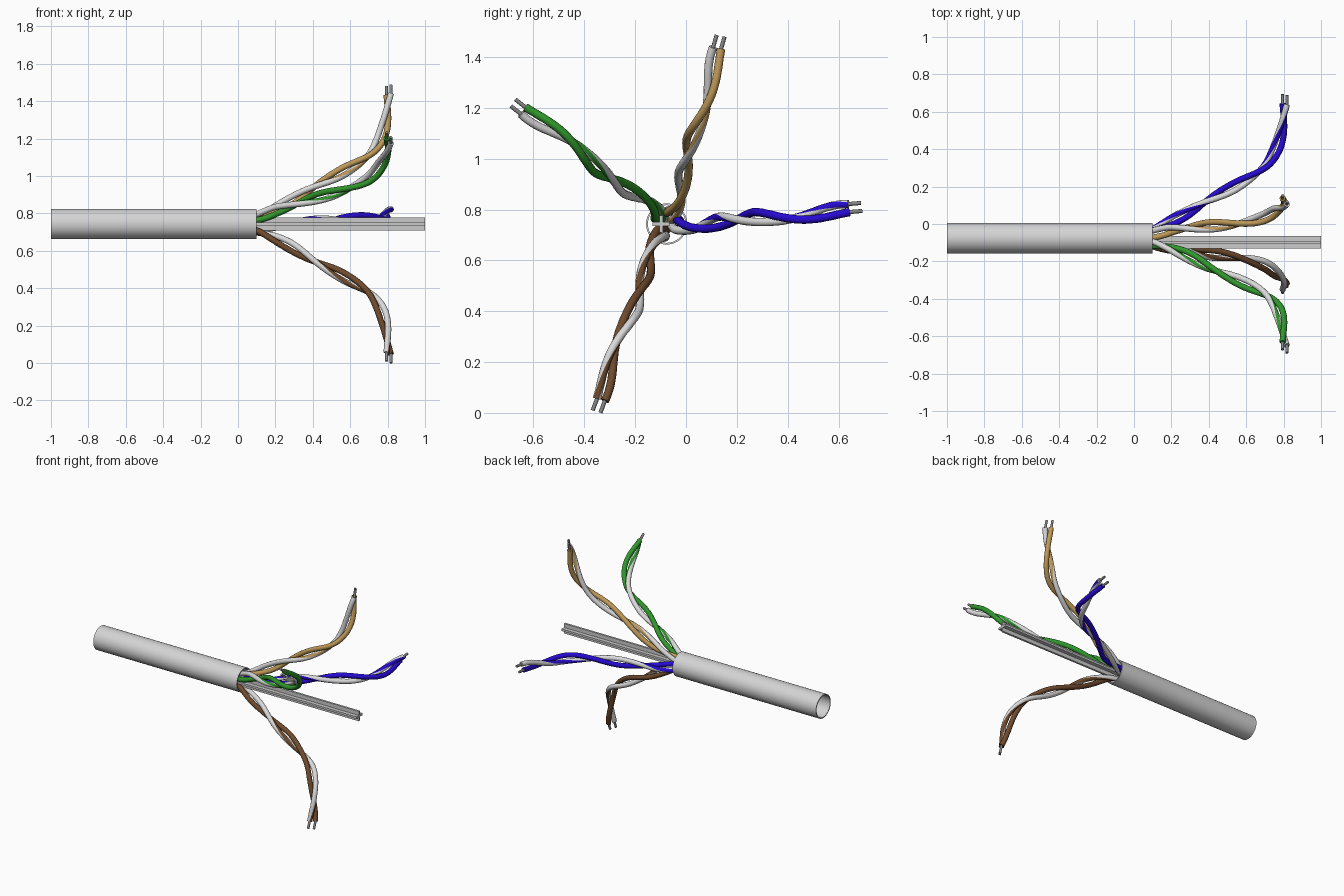
import bpy, bmesh, math
from mathutils import Vector

if "Cube" in bpy.data.objects:
    bpy.data.objects.remove(bpy.data.objects["Cube"])

AXIS = Vector((0, -0.076, 0.743))   # cable axis runs along x


def material(name, r, g, b):
    m = bpy.data.materials.new(name)
    m.diffuse_color = (r, g, b, 1)
    m.use_nodes = True
    m.node_tree.nodes["Principled BSDF"].inputs["Base Color"].default_value = m.diffuse_color
    return m


JACKET = material("jacket grey", 0.66, 0.66, 0.66)
FILLER = material("filler grey", 0.60, 0.60, 0.60)
WHITE = material("white insulation", 0.70, 0.70, 0.70)
METAL = material("conductor metal", 0.24, 0.24, 0.24)
TAN = material("tan insulation", 0.52, 0.32, 0.10)
GREEN = material("green insulation", 0.03, 0.31, 0.025)
BLUE = material("blue insulation", 0.02, 0.003, 0.65)
BROWN = material("brown insulation", 0.16, 0.07, 0.027)


def finish(name, bm, mats, angle=40):
    bmesh.ops.recalc_face_normals(bm, faces=bm.faces)
    me = bpy.data.meshes.new(name)
    bm.to_mesh(me)
    bm.free()
    for m in mats:
        me.materials.append(m)
    ob = bpy.data.objects.new(name, me)
    bpy.context.collection.objects.link(ob)
    bpy.ops.object.select_all(action='DESELECT')
    ob.select_set(True)
    bpy.context.view_layer.objects.active = ob
    bpy.ops.object.shade_smooth_by_angle(angle=math.radians(angle))
    return ob


def sweep(name, pts, side, radius, mats, sides=12, stripe=()):
    """Round tube along pts; faces whose side number is in stripe get slot 1."""
    bm = bmesh.new()
    rings = []
    for i, p in enumerate(pts):
        t = (pts[min(i + 1, len(pts) - 1)] - pts[max(i - 1, 0)]).normalized()
        a = (side[i] - t * side[i].dot(t)).normalized()
        b = t.cross(a)
        rings.append([bm.verts.new(p + radius * (a * math.cos(k * math.tau / sides)
                                                 + b * math.sin(k * math.tau / sides)))
                      for k in range(sides)])
    for r0, r1 in zip(rings, rings[1:]):
        for k in range(sides):
            j = (k + 1) % sides
            f = bm.faces.new((r0[k], r0[j], r1[j], r1[k]))
            f.material_index = 1 if k in stripe else 0
    bm.faces.new(rings[0])
    bm.faces.new(rings[-1])
    return finish(name, bm, mats)


# Outer jacket: thin open tube
bm = bmesh.new()
N = 48
loops = []
for x, r in ((-1, 0.081), (0.1, 0.081), (0.1, 0.074), (-1, 0.074)):
    loops.append([bm.verts.new(AXIS + Vector((x, r * math.cos(k * math.tau / N),
                                              r * math.sin(k * math.tau / N))))
                  for k in range(N)])
for i in range(4):
    a, b = loops[i], loops[(i + 1) % 4]
    for k in range(N):
        j = (k + 1) % N
        bm.faces.new((a[k], a[j], b[j], b[k]))
finish("outer_jacket", bm, [JACKET])

# Cross-shaped filler spine
w, t = 0.034, 0.007
profile = [(t, t), (t, w), (-t, w), (-t, t), (-w, t), (-w, -t),
           (-t, -t), (-t, -w), (t, -w), (t, -t), (w, -t), (w, t)]
bm = bmesh.new()
face = bm.faces.new([bm.verts.new((0.0, -0.098 + y, 0.743 + z)) for y, z in profile])
ext = bmesh.ops.extrude_face_region(bm, geom=[face], use_keep_orig=True)
for v in ext["geom"]:
    if isinstance(v, bmesh.types.BMVert):
        v.co.x = 1.0
finish("cross_filler", bm, [FILLER], 30)

# Pair centre line as (x, distance from cable axis), smoothed by Catmull-Rom
PATH = [(-0.12, 0.036), (0.0, 0.036), (0.1, 0.045), (0.25, 0.115), (0.4, 0.205), (0.55, 0.285),
        (0.69, 0.375), (0.755, 0.465), (0.79, 0.58), (0.806, 0.72)]


def centre_line(steps=10):
    p = [Vector(q) for q in PATH]
    p = [2 * p[0] - p[1]] + p + [2 * p[-1] - p[-2]]
    out = []
    for a, b, c, d in zip(p, p[1:], p[2:], p[3:]):
        for i in range(steps):
            u = i / steps
            out.append(0.5 * (2 * b + (c - a) * u + (2 * a - 5 * b + 4 * c - d) * u * u
                              + (3 * b - a - 3 * c + d) * u ** 3))
    return out + [p[-2]]


LINE = centre_line()
ARC = [0.0]
for a, b in zip(LINE, LINE[1:]):
    ARC.append(ARC[-1] + (b - a).length)
TURN, GAP = 0.66, 0.0195


def strand(name, angle, phase, length, mats, stripe):
    radial = Vector((0, math.cos(angle), math.sin(angle)))
    tang = Vector((0, -math.sin(angle), math.cos(angle)))
    pts, side = [], []
    for i, q in enumerate(LINE):
        d = LINE[min(i + 1, len(LINE) - 1)] - LINE[max(i - 1, 0)]
        normal = (Vector((d.x, 0, 0)) + radial * d.y).normalized().cross(tang)
        phi = phase + math.pi + (ARC[i] - ARC[-1] + 0.065) / TURN * math.tau
        off = tang * math.cos(phi) + normal * math.sin(phi)
        sway = -0.022 * math.sin(math.pi * (q.y - 0.3) / 0.42) ** 2 * min(1, max(0, q.x / 0.2))
        pts.append(AXIS + Vector((q.x, 0, 0)) + radial * q.y * length + tang * sway + off * GAP)
        side.append(off)
    sweep(name + "_insulation", pts, side, 0.0165, mats, stripe=stripe)
    # Bare conductor tip
    end = pts[-1]
    sweep(name + "_conductor", [end - radial * 0.01, end + radial * 0.05],
          [tang, tang], 0.008, [METAL], 10)


# Four twisted pairs: a solid wire and a white wire with a coloured stripe
for name, deg, flip, length, col, stripe in (
        ("blue", 5, 0, 1.0, BLUE, (1, 2, 3)),
        ("tan", 74, 0, 1.0, TAN, (7, 8)),
        ("green", 141.7, 0, 1.0, GREEN, (7, 8)),
        ("brown", 249.5, math.pi, 1.025, BROWN, (7, 8, 9))):
    ang = math.radians(deg)
    strand(name + "_wire", ang, flip, length, [col], ())
    strand(name + "_striped_wire", ang, flip + math.pi, length, [WHITE, col], stripe)
